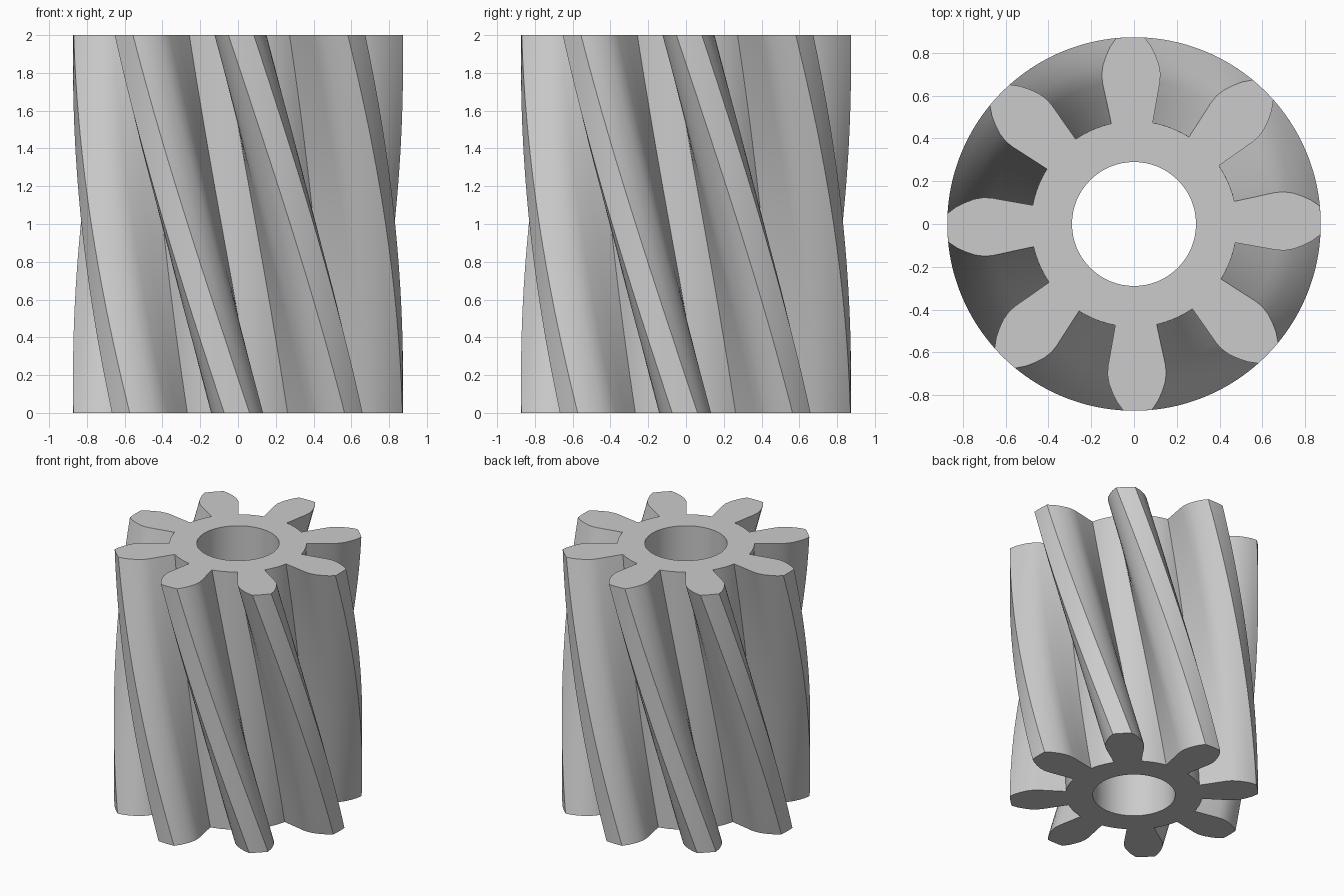
import bpy, bmesh
from math import radians, sin, cos, atan2, hypot, pi

cube = bpy.data.objects.get("Cube")
if cube:
    bpy.data.objects.remove(cube, do_unlink=True)

TEETH = 8
HEIGHT = 2.0
BORE = 0.29
STEPS = 32
BORE_SIDES = 64
START, TWIST = radians(-0.4), radians(-43.5)
PITCH = 2 * pi / TEETH

steel = bpy.data.materials.new("steel_grey")
steel.use_nodes = True
grey = (0.6, 0.6, 0.6, 1)
steel.diffuse_color = grey
steel.node_tree.nodes["Principled BSDF"].inputs["Base Color"].default_value = grey

# Half tooth flank: distance from the axis, half width
flank = [(0.472, 0.097), (0.575, 0.117), (0.66, 0.134), (0.70, 0.1375),
         (0.745, 0.131), (0.79, 0.115), (0.83, 0.096), (0.871, 0.067)]
polar = [(hypot(x, y), atan2(y, x)) for x, y in flank]
tip_r, tip_a = polar[-1]
root_r, root_a = polar[0]

# One pitch: flank up, tip arc, flank down, root arc
pitch = [(r, -a) for r, a in polar]
pitch += [(tip_r, tip_a * k) for k in (-0.5, 0, 0.5)]
pitch += [(r, a) for r, a in reversed(polar)]
pitch += [(root_r, root_a + (PITCH - 2 * root_a) * k / 5) for k in range(1, 5)]
outline = [(r, a + t * PITCH) for t in range(TEETH) for r, a in pitch]
bore = [(BORE, 2 * pi * k / BORE_SIDES) for k in range(BORE_SIDES)]

bm = bmesh.new()


def sweep(profile, steps, start, twist):
    """Raise a closed polar profile with a twist; return its end rings."""
    rings = []
    for s in range(steps + 1):
        f = s / steps
        turn = start + twist * f
        rings.append([bm.verts.new((r * cos(a + turn), r * sin(a + turn), HEIGHT * f))
                      for r, a in profile])
    n = len(profile)
    for low, high in zip(rings, rings[1:]):
        for i in range(n):
            j = (i + 1) % n
            bm.faces.new((low[i], low[j], high[j], high[i]))
    return rings[0], rings[-1]


# Helical teeth and straight bore
outer_ends = sweep(outline, STEPS, START, TWIST)
bore_ends = sweep(bore, 1, 0, 0)

# Flat ends with the bore left open
for outer, inner in zip(outer_ends, bore_ends):
    edges = [bm.edges.get((ring[i - 1], ring[i]))
             for ring in (outer, inner) for i in range(len(ring))]
    bmesh.ops.triangle_fill(bm, edges=edges, use_beauty=True)

bmesh.ops.recalc_face_normals(bm, faces=bm.faces)
mesh = bpy.data.meshes.new("helical_gear")
bm.to_mesh(mesh)
bm.free()
mesh.materials.append(steel)

gear = bpy.data.objects.new("helical_gear", mesh)
bpy.context.collection.objects.link(gear)
bpy.ops.object.select_all(action="DESELECT")
gear.select_set(True)
bpy.context.view_layer.objects.active = gear
bpy.ops.object.shade_smooth_by_angle(angle=radians(25))
